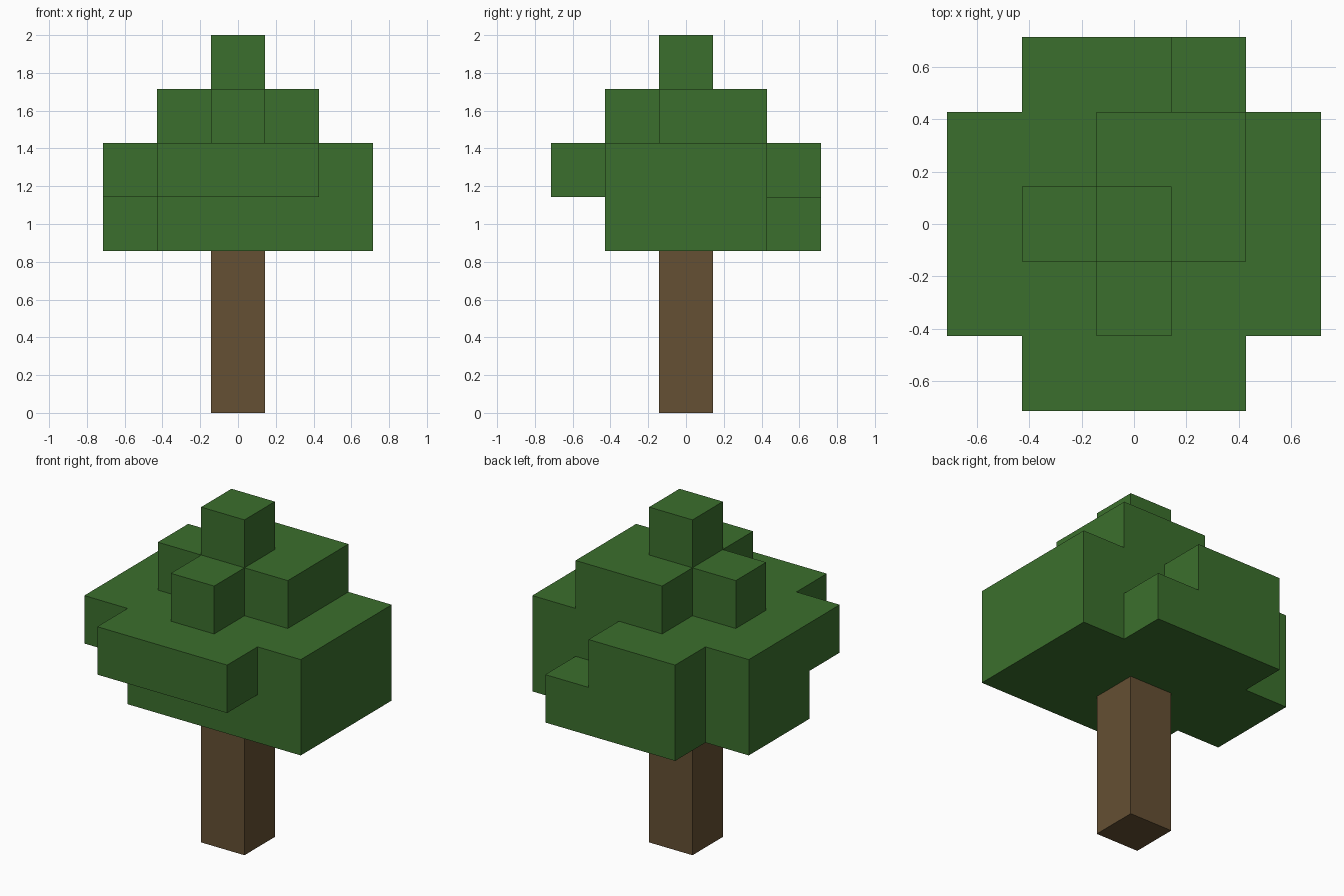
import bpy
import bmesh
from mathutils import Vector

cube = bpy.data.objects.get("Cube")
if cube:
    bpy.data.objects.remove(cube, do_unlink=True)

U = 2 / 7  # edge of one block; the tree is seven blocks tall


def make_material(name, rgb):
    mat = bpy.data.materials.new(name)
    mat.use_nodes = True
    mat.diffuse_color = (*rgb, 1)
    bsdf = mat.node_tree.nodes["Principled BSDF"]
    bsdf.inputs["Base Color"].default_value = (*rgb, 1)
    bsdf.inputs["Roughness"].default_value = 0.9
    return mat


def cells(xs, ys, zs):
    """Block positions in a box; every range includes both ends."""
    return {(x, y, z)
            for x in range(xs[0], xs[1] + 1)
            for y in range(ys[0], ys[1] + 1)
            for z in range(zs[0], zs[1] + 1)}


def block_object(name, blocks, mat):
    """Outer skin of a set of blocks, with flush faces joined."""
    bm = bmesh.new()
    for block in blocks:
        centre = Vector(block) + Vector((0, 0, 0.5))
        for axis in range(3):
            for sign in (-1, 1):
                step = [0, 0, 0]
                step[axis] = sign
                if tuple(b + s for b, s in zip(block, step)) in blocks:
                    continue
                n = Vector(step)
                a = Vector((0, 0, 0))
                a[(axis + 1) % 3] = 1
                b = n.cross(a)
                corners = (-a - b, a - b, a + b, b - a)
                bm.faces.new([bm.verts.new((centre + (n + c) / 2) * U)
                              for c in corners])
    bmesh.ops.remove_doubles(bm, verts=bm.verts, dist=0.001)
    bmesh.ops.dissolve_limit(bm, angle_limit=0.01, verts=bm.verts, edges=bm.edges)
    mesh = bpy.data.meshes.new(name)
    bm.to_mesh(mesh)
    bm.free()
    mesh.materials.append(mat)
    obj = bpy.data.objects.new(name, mesh)
    bpy.context.collection.objects.link(obj)


bark = make_material("bark brown", (0.130, 0.080, 0.033))
leaf = make_material("leaf green", (0.044, 0.159, 0.026))

# Trunk
block_object("trunk", cells((0, 0), (0, 0), (0, 2)), bark)

# Lower foliage, open at the front and the front left corner
lower = (cells((-1, 2), (-1, 1), (3, 3)) | cells((-2, -2), (0, 1), (3, 3))
         | cells((-1, 1), (2, 2), (3, 3)))
# Wide foliage, with one block missing at the back
wide = (cells((-2, 2), (-1, 1), (4, 4)) | cells((-1, 1), (-2, -2), (4, 4))
        | cells((-1, 0), (2, 2), (4, 4)))
# Upper cross with one filled corner, and the tip
upper = (cells((-1, 1), (0, 0), (5, 5)) | cells((0, 0), (-1, 1), (5, 5))
         | cells((1, 1), (1, 1), (5, 5)))
tip = cells((0, 0), (0, 0), (6, 6))
block_object("foliage", lower | wide | upper | tip, leaf)
